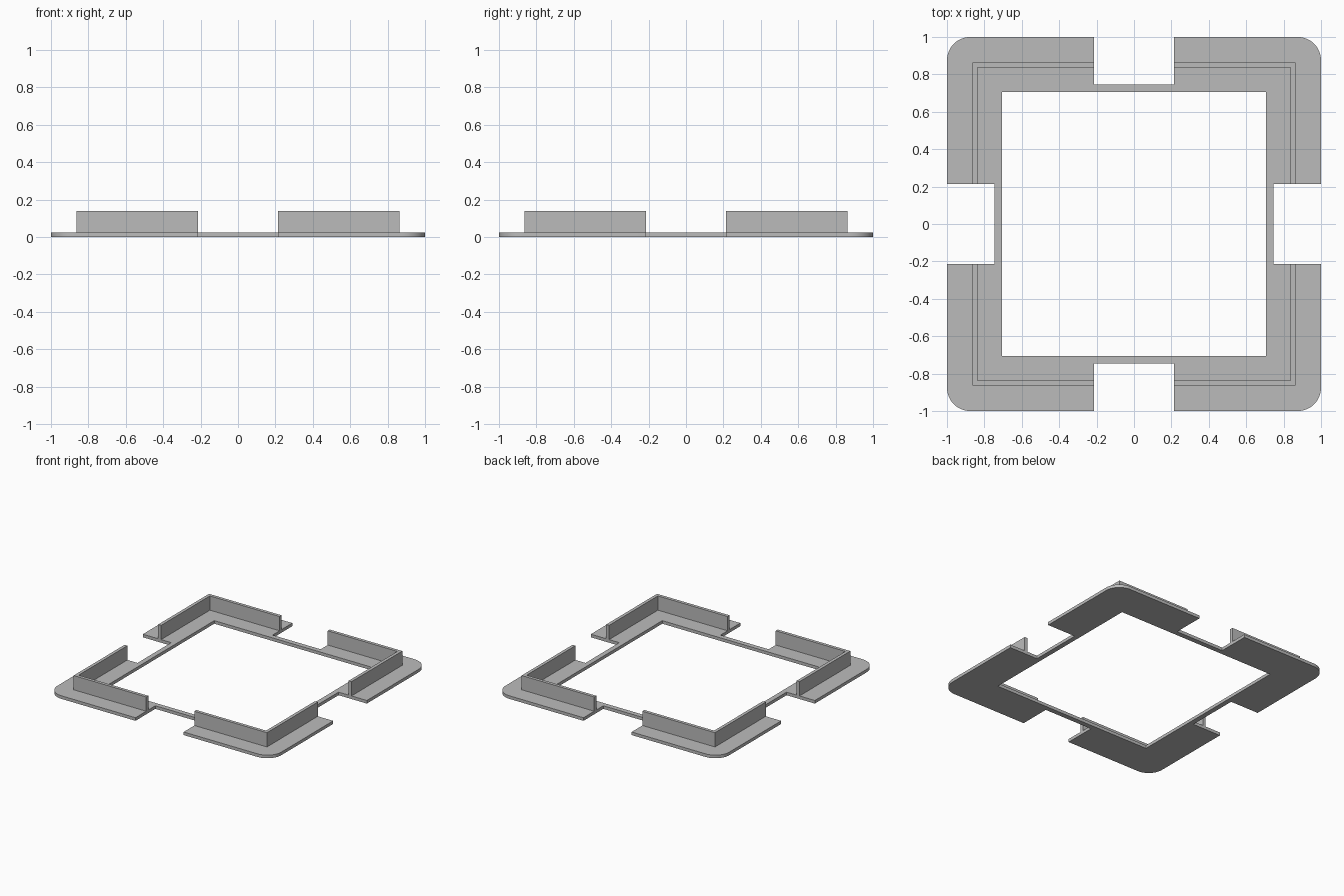
import bpy, bmesh
from math import pi, sin, cos
from mathutils import Matrix, Vector

cube = bpy.data.objects.get("Cube")
if cube:
    bpy.data.objects.remove(cube, do_unlink=True)

grey = bpy.data.materials.new("plain_grey")
grey.use_nodes = True
grey.diffuse_color = (0.5, 0.5, 0.5, 1)
grey.node_tree.nodes["Principled BSDF"].inputs["Base Color"].default_value = grey.diffuse_color

HALF, HOLE = 1.0, 0.707          # outer edge and central opening
NOTCH, STRIP = 0.215, 0.747      # notch half width and its inner edge
RADIUS, PLATE_TOP = 0.125, 0.025
WALL_OUT, WALL_IN, WALL_TOP = 0.863, 0.837, 0.14


def extruded(name, outline, z0, z1, turns):
    """Extrude a flat outline, repeated at the given quarter turns and welded."""
    bm = bmesh.new()
    for turn in turns:
        rot = Matrix.Rotation(turn * pi / 2, 3, "Z")
        bm.faces.new([bm.verts.new(rot @ Vector((x, y, z0))) for x, y in outline])
    bmesh.ops.remove_doubles(bm, verts=bm.verts, dist=0.0001)
    made = bmesh.ops.extrude_face_region(bm, geom=bm.faces[:])["geom"]
    tops = [v for v in made if isinstance(v, bmesh.types.BMVert)]
    bmesh.ops.translate(bm, verts=tops, vec=(0, 0, z1 - z0))
    bmesh.ops.recalc_face_normals(bm, faces=bm.faces)
    mesh = bpy.data.meshes.new(name)
    bm.to_mesh(mesh)
    bm.free()
    mesh.materials.append(grey)
    obj = bpy.data.objects.new(name, mesh)
    bpy.context.collection.objects.link(obj)
    bpy.context.view_layer.objects.active = obj
    obj.select_set(True)
    bpy.ops.object.shade_smooth_by_angle(angle=pi / 6)
    obj.select_set(False)


# Base frame: one rounded, notched quarter repeated around the centre
c = HALF - RADIUS
arc = [(c + RADIUS * cos(i * pi / 24), c + RADIUS * sin(i * pi / 24)) for i in range(13)]
quarter = [(HOLE, 0), (STRIP, 0), (STRIP, NOTCH), (HALF, NOTCH), *arc,
           (NOTCH, HALF), (NOTCH, STRIP), (0, STRIP), (0, HOLE), (HOLE, HOLE)]
extruded("base_frame", quarter, 0, PLATE_TOP, range(4))

# Upright L-shaped walls, one on each corner
wall = [(WALL_IN, NOTCH), (WALL_OUT, NOTCH), (WALL_OUT, WALL_OUT),
        (NOTCH, WALL_OUT), (NOTCH, WALL_IN), (WALL_IN, WALL_IN)]
corners = ["back_left", "back_right", "front_right", "front_left"]
for turn, corner in enumerate(corners):
    extruded(corner + "_wall", wall, PLATE_TOP, WALL_TOP, [turn])
